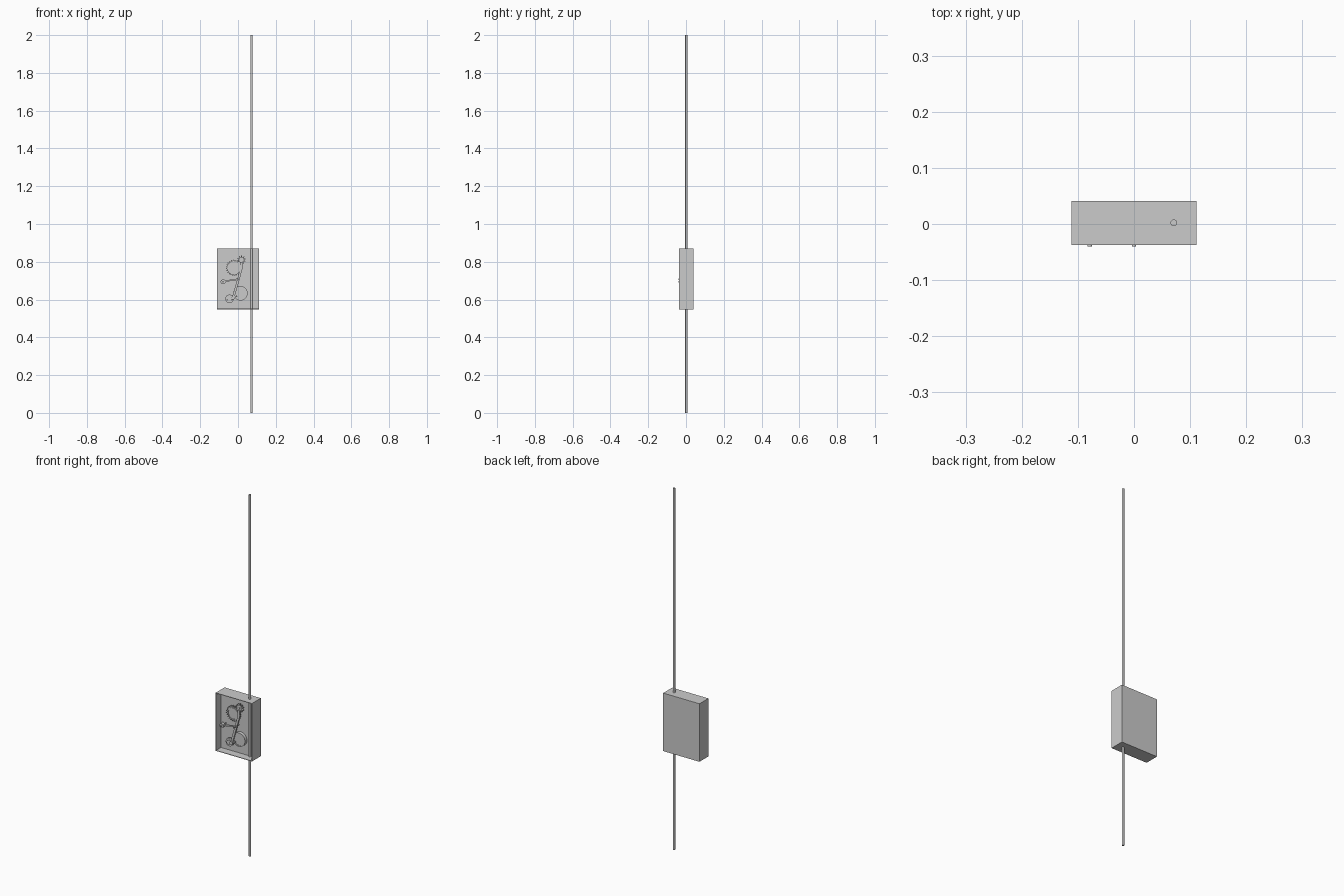
import bpy, bmesh, math
from mathutils import Vector

if "Cube" in bpy.data.objects:
    bpy.data.objects.remove(bpy.data.objects["Cube"])

def finish(name, bm, smooth=False):
    bmesh.ops.recalc_face_normals(bm, faces=bm.faces)
    me = bpy.data.meshes.new(name)
    bm.to_mesh(me)
    bm.free()
    ob = bpy.data.objects.new(name, me)
    bpy.context.collection.objects.link(ob)
    if smooth:
        bpy.ops.object.select_all(action='DESELECT')
        ob.select_set(True)
        bpy.context.view_layer.objects.active = ob
        bpy.ops.object.shade_smooth_by_angle(angle=math.radians(35))
    return ob

def prism(name, pts, y0, y1, smooth=False):
    """Extrude an (x, z) outline from y0 to y1."""
    bm = bmesh.new()
    f = bm.faces.new([bm.verts.new((x, y0, z)) for x, z in pts])
    r = bmesh.ops.extrude_face_region(bm, geom=[f])
    bmesh.ops.translate(bm, vec=(0, y1 - y0, 0),
                        verts=[v for v in r['geom'] if isinstance(v, bmesh.types.BMVert)])
    return finish(name, bm, smooth)

def disc(name, x, z, r, y0, y1, n=32):
    a = [2 * math.pi * i / n for i in range(n)]
    return prism(name, [(x + r * math.cos(t), z + r * math.sin(t)) for t in a], y0, y1, True)

def gear(name, x, z, r_out, r_in, teeth, y0, y1):
    pts = []
    for i in range(teeth):
        for off, r in ((0, r_in), (.3, r_out), (.55, r_out), (.85, r_in)):
            t = 2 * math.pi * (i + off) / teeth
            pts.append((x + r * math.cos(t), z + r * math.sin(t)))
    return prism(name, pts, y0, y1)

def bar(name, a, b, w, y0, y1):
    a, b = Vector(a), Vector(b)
    d = (b - a).normalized() * w / 2
    n = Vector((-d.y, d.x))
    return prism(name, [a + n, b + n, b - n, a - n], y0, y1)

def ring(name, x, z, r_out, r_in, y0, y1, n=32):
    bm = bmesh.new()
    prof = [(r_in, y0), (r_out, y0), (r_out, y1), (r_in, y1)]
    loops = []
    for i in range(n):
        t = 2 * math.pi * i / n
        loops.append([bm.verts.new((x + r * math.cos(t), y, z + r * math.sin(t))) for r, y in prof])
    for i in range(n):
        p, q = loops[i], loops[(i + 1) % n]
        for j in range(4):
            k = (j + 1) % 4
            bm.faces.new((p[j], p[k], q[k], q[j]))
    return finish(name, bm, True)

FLOOR = 0.006

# open-fronted case
bm = bmesh.new()
bmesh.ops.create_cube(bm, size=1)
for v in bm.verts:
    v.co = (v.co.x * .222, .002 + v.co.y * .078, .709 + v.co.z * .321)
bm.faces.ensure_lookup_table()
front = min(bm.faces, key=lambda f: f.calc_center_median().y)
bmesh.ops.inset_region(bm, faces=[front], thickness=.004)
r = bmesh.ops.extrude_face_region(bm, geom=[front])
bmesh.ops.translate(bm, vec=(0, FLOOR + .037, 0),
                    verts=[v for v in r['geom'] if isinstance(v, bmesh.types.BMVert)])
if front.is_valid:
    bm.faces.remove(front)
finish("case", bm)

# long vertical rod
bm = bmesh.new()
bmesh.ops.create_cone(bm, cap_ends=True, segments=24, radius1=.006, radius2=.006, depth=2)
bmesh.ops.translate(bm, vec=(.071, .002, 1), verts=bm.verts)
finish("rod", bm, True)

# upper gear train
gear("large_gear", -.021, .768, .043, .036, 24, -.012, -.004)
ring("large_gear_rim", -.021, .768, .034, .029, -.016, -.012)
disc("large_gear_axle", -.021, .768, .006, -.004, FLOOR + .001, 16)
gear("small_gear", .018, .81, .023, .013, 10, -.014, -.004)
disc("small_gear_axle", .018, .81, .005, -.018, FLOOR + .001, 16)

# lower wheel and hub
disc("lower_wheel", .013, .633, .033, -.008, FLOOR + .001, 40)
ring("lower_wheel_rim", .013, .633, .038, .032, -.012, FLOOR + .001, 40)
ring("lower_pulley", -.045, .604, .022, .013, -.012, -.002)
disc("lower_pulley_hub", -.045, .604, .013, -.018, FLOOR + .001, 20)
bar("wheel_link", (-.045, .604), (-.005, .618), .008, -.018, -.012)

# diagonal connecting arm
bar("arm_top", (.018, .80), (.019, .77), .014, -.022, -.014)
bar("arm_long", (.021, .775), (-.027, .605), .012, -.022, -.014)
disc("arm_pin", -.027, .608, .009, -.024, FLOOR + .001, 20)

# side lever with pivot
bar("side_lever", (-.079, .696), (.003, .708), .008, -.028, -.021)
disc("lever_weight", -.079, .694, .013, -.032, -.016, 24)
disc("lever_weight_pin", -.079, .694, .004, -.040, FLOOR + .001, 16)
disc("lever_pivot_pin", 0, .707, .004, -.040, FLOOR + .001, 16)
